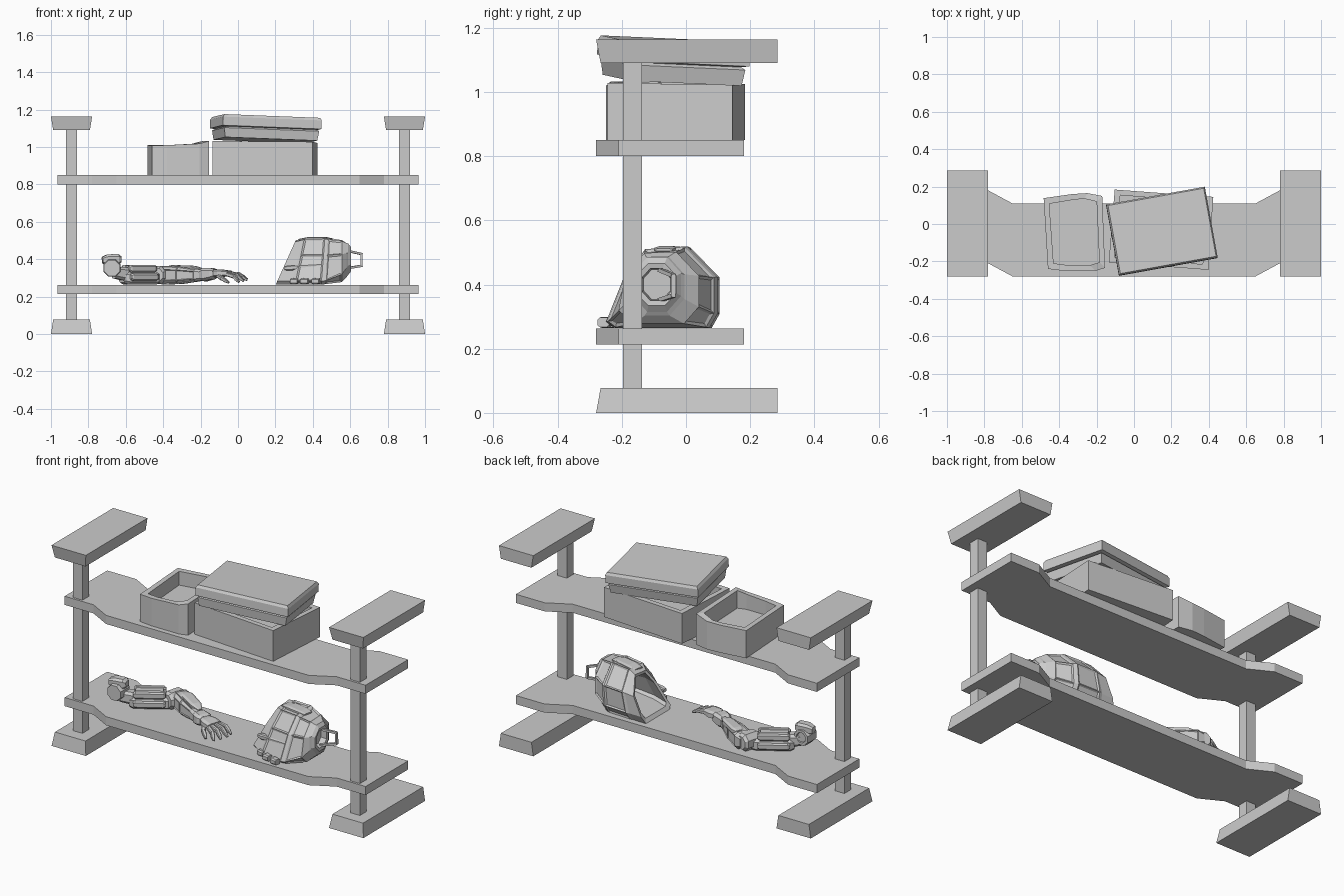
import bpy, bmesh, math
from mathutils import Vector, Matrix

if "Cube" in bpy.data.objects:
    bpy.data.objects.remove(bpy.data.objects["Cube"])

OCT = [(math.cos(math.radians(22.5 + 45 * i)) * 1.082, math.sin(math.radians(22.5 + 45 * i)) * 1.082) for i in range(8)]
SQ = [(-1, -1), (1, -1), (1, 1), (-1, 1)]
CHAM = [(-1, -.6), (-.6, -1), (.6, -1), (1, -.6), (1, .6), (.6, 1), (-.6, 1), (-1, .6)]


def loft(name, rings, inset_rows=(), inset=(.012, -.006), skip=()):
    """Bridge a list of equal-length point rings, cap both ends, optionally panel some rows."""
    bm = bmesh.new()
    vs = [[bm.verts.new(p) for p in r] for r in rings]
    n, panels = len(rings[0]), []
    for k in range(len(vs) - 1):
        for i in range(n):
            j = (i + 1) % n
            f = bm.faces.new((vs[k][i], vs[k][j], vs[k + 1][j], vs[k + 1][i]))
            if k in inset_rows and i not in skip:
                panels.append(f)
    bm.faces.new(vs[0][::-1])
    bm.faces.new(vs[-1])
    bmesh.ops.recalc_face_normals(bm, faces=bm.faces)
    if panels:
        bmesh.ops.inset_individual(bm, faces=panels, thickness=inset[0], depth=inset[1])
    me = bpy.data.meshes.new(name)
    bm.to_mesh(me)
    bm.free()
    ob = bpy.data.objects.new(name, me)
    bpy.context.collection.objects.link(ob)
    return ob


def flat(pts, z):
    return [Vector((x, y, z)) for x, y in pts]


def rect(x0, x1, y0, y1, z):
    return flat([(x0, y0), (x1, y0), (x1, y1), (x0, y1)], z)


def limb(name, p0, p1, sections, profile=CHAM, **kw):
    """Tapered bar from p0 to p1; sections are (t, half width, half height)."""
    p0, p1 = Vector(p0), Vector(p1)
    d = (p1 - p0).normalized()
    side = d.cross(Vector((0, 0, 1))).normalized()
    up = side.cross(d)
    return loft(name, [[p0.lerp(p1, t) + side * u * w + up * v * h for u, v in profile]
                       for t, w, h in sections], **kw)


def hollow(name, pts, z0, tops, floor, wall):
    """Open bin: outline walls with a rim height per corner and a raised floor."""
    c = sum((Vector(p) for p in pts), Vector((0, 0))) / len(pts)
    inner = []
    for p in pts:
        v = Vector(p) - c
        inner.append((c.x + v.x - math.copysign(wall, v.x) * min(1, abs(v.x) / .1),
                      c.y + v.y - math.copysign(wall, v.y)))
    rim = lambda o: [Vector((x, y, t)) for (x, y), t in zip(o, tops)]
    return loft(name, [flat(pts, z0), rim(pts), rim(inner), flat(inner, floor)])


# frame: feet, posts and top caps on both ends
for s, tag in ((-1, "left"), (1, "right")):
    lo, hi = sorted((s * .78, s * 1.0))
    a = (lo, hi, -.28, .285)
    b = (lo + .012, hi - .012, -.266, .285)
    loft(f"foot_{tag}", [rect(*a, 0), rect(*b, .078)])
    loft(f"top_cap_{tag}", [rect(*b, 1.09), rect(*a, 1.163)])
    lo, hi = sorted((s * .86, s * .92))
    loft(f"post_{tag}", [rect(lo, hi, -.197, -.137, .07), rect(lo, hi, -.197, -.137, 1.1)])

# shelves with a stepped outline
half_front = [(.65, -.28), (.78, -.21), (.965, -.21)]
half_back = [(.965, .18), (.78, .18), (.65, .11)]
outline = half_front + half_back + [(-x, y) for x, y in half_back[::-1] + half_front[::-1]]
for tag, z in (("lower", .213), ("upper", .8)):
    loft(f"shelf_{tag}", [flat(outline, z), flat(outline, z + .05)])

# crates on the upper shelf
hollow("large_crate", [(-.135, -.205), (.397, -.245), (.424, .145), (-.103, .184)], .85,
       (1.032, 1.028, 1.022, 1.025), .93, .03)
hollow("small_crate", [(-.46, -.24), (-.38, -.25), (-.205, -.25), (-.155, -.235), (-.17, .15), (-.25, .165), (-.33, .16), (-.483, .138)],
       .85, (1.008, 1.01, 1.018, 1.032, 1.03, 1.012, 1.01, 1.01), .93, .03)

# crooked two-layer crate lid
lid_m = (Matrix.Translation((.15, -.037, 1.158)) @ Matrix.Rotation(-.05, 4, 'X')
         @ Matrix.Rotation(.03, 4, 'Y') @ Matrix.Rotation(math.radians(10.3), 4, 'Z'))
lid = [(-.122, .018), (-.072, .01), (-.064, .022), (-.06, 0), (-.014, 0), (0, .008)]
loft("crate_lid", [[lid_m @ p for p in rect(-.268 + i, .268 - i, -.193 + i, .193 - i, z)] for z, i in lid])

# helmet shell lying on the lower shelf: open back, ringed front
SKEW = [(-1, -.85), (-.85, -1), (.85, -1), (1, -.65), (1, .25), (.45, 1), (-.3, .93), (-.68, .25)]


def section(x, y, z, a, b, tilt=0, blend=0):
    r = []
    front = OCT[4:] + OCT[:4]
    for (v, w), (p, q) in zip(SKEW, front):
        v, w = v + (p - v) * blend, w + (q - w) * blend
        r.append(Vector((x + tilt * w * b, y + v * a, z + w * b)))
    return r


shell = [section(.50, -.07, .39, .08, .07),
         section(.34, -.05, .39, .11, .095, .3),
         section(.262, -.03, .385, .108, .1, .45),
         section(.255, -.03, .383, .128, .118, .45),
         section(.315, -.055, .388, .155, .123, .25),
         section(.33, -.06, .39, .165, .125, .2),
         section(.455, -.075, .392, .174, .127, .08),
         section(.475, -.078, .391, .165, .124, .05),
         section(.555, -.085, .39, .125, .112, 0, .5),
         section(.58, -.09, .395, .085, .092, 0, .9),
         section(.588, -.09, .40, .075, .085, 0, 1),
         section(.603, -.092, .40, .062, .066, 0, 1),
         section(.60, -.092, .40, .046, .05, 0, 1),
         section(.565, -.09, .40, .042, .046, 0, 1)]
loft("helmet_shell", shell, inset_rows=(5, 7), skip=(1,))

# helmet trim: carrying loop, jaw pads and side strip
loop = [(.585, -.08, .445), (.66, -.04, .428), (.66, -.04, .365), (.585, -.08, .352)]
for i in range(3):
    limb(f"helmet_loop_{i}", loop[i], loop[i + 1] if i != 1 else (.6601, -.04, .365),
         [(-.04, .007, .006), (1.04, .007, .006)], SQ)
for i, (x, y) in enumerate([(.28, -.205), (.335, -.235), (.395, -.25)]):
    limb(f"helmet_jaw_pad_{i}", (x, y, .282), (x + .04, y - .008, .282), [(0, .016, .012), (.2, .02, .017), (1, .018, .015)])
limb("helmet_side_strip", (.25, -.165, .352), (.45, -.195, .365), [(0, .012, .01), (.1, .016, .014), (1, .014, .012)])
limb("helmet_top_ridge", (.33, -.035, .505), (.50, -.07, .508), [(0, .03, .004), (.3, .038, .013), (.8, .036, .012), (1, .028, .004)])

# mechanical arm: shoulder joint
sh = Vector((-.674, -.135, .353))
limb("shoulder_drum", sh - Vector((0, .04, 0)), sh + Vector((0, .045, 0)),
     [(0, .03, .03), (0, .042, .042), (.2, .046, .046), (.8, .046, .046), (1, .042, .042), (1, .028, .028), (.9, .026, .026)], OCT)
limb("shoulder_fin", (-.725, -.135, .395), (-.625, -.12, .4), [(0, .022, .018), (.3, .03, .03), (.85, .03, .028), (1, .02, .016)])
limb("shoulder_neck", (-.66, -.13, .33), (-.6, -.1, .32), [(0, .03, .032), (1, .032, .036)])

# upper arm: core with rails
u0, u1 = Vector((-.62, -.11, .3)), Vector((-.43, .01, .3))
limb("upper_arm_core", u0, u1, [(0, .03, .025), (.1, .045, .034), (.9, .045, .034), (1, .036, .03)])
side = (u1 - u0).cross(Vector((0, 0, 1))).normalized()
for i, (o, z) in enumerate([(-.033, .05), (.033, .05), (.05, .005), (-.05, .005)]):
    off = side * o + Vector((0, 0, z))
    limb(f"upper_arm_rail_{i}", u0 + off, u1 + off, [(.1, .012, .01), (.15, .018, .02), (.8, .018, .02), (.86, .012, .012)])
limb("upper_arm_plate", u0 + Vector((0, 0, .05)), u1 + Vector((0, 0, .05)), [(.15, .03, .016), (.8, .03, .016)], SQ)

# elbow and forearm
limb("elbow_joint", (-.435, -.03, .315), (-.405, .075, .315), [(0, .034, .036), (.15, .044, .048), (.85, .044, .048), (1, .032, .036)], OCT)
f0, f1 = (-.42, .05, .315), (-.17, -.105, .315)
limb("forearm", f0, f1, [(0, .035, .035), (.12, .052, .05), (.45, .05, .047), (.8, .034, .034), (1, .028, .026)],
     inset_rows=(1, 2), inset=(.006, -.004))
limb("forearm_guard", (-.37, .035, .352), (-.19, -.075, .345), [(0, .02, .012), (.15, .034, .018), (.75, .03, .018), (1, .012, .006)])

# hand: cuff, palm, fingers and thumb
limb("wrist_cuff", (-.2, -.088, .315), (-.12, -.125, .325), [(0, .028, .026), (.3, .04, .036), (.8, .044, .03), (1, .034, .022)])
limb("palm", (-.13, -.12, .325), (-.045, -.15, .325), [(0, .03, .02), (.4, .046, .021), (1, .044, .014)])
tips = [((-.05, -.115, .325), (.005, -.12, .32), (.05, -.135, .293)),
        ((-.05, -.14, .325), (.005, -.152, .32), (.048, -.165, .288)),
        ((-.055, -.163, .323), (-.005, -.182, .315), (.03, -.2, .283)),
        ((-.06, -.185, .32), (-.02, -.208, .308), (.005, -.228, .278)),
        ((-.11, -.155, .315), (-.085, -.195, .298), (-.05, -.222, .275))]
for i, (a, b, c) in enumerate(tips):
    name = "thumb" if i == 4 else f"finger_{i}"
    limb(name + "_base", a, b, [(0, .011, .01), (1, .012, .011)])
    limb(name + "_tip", b, c, [(-.1, .011, .01), (.5, .011, .009), (1, .006, .005)])
